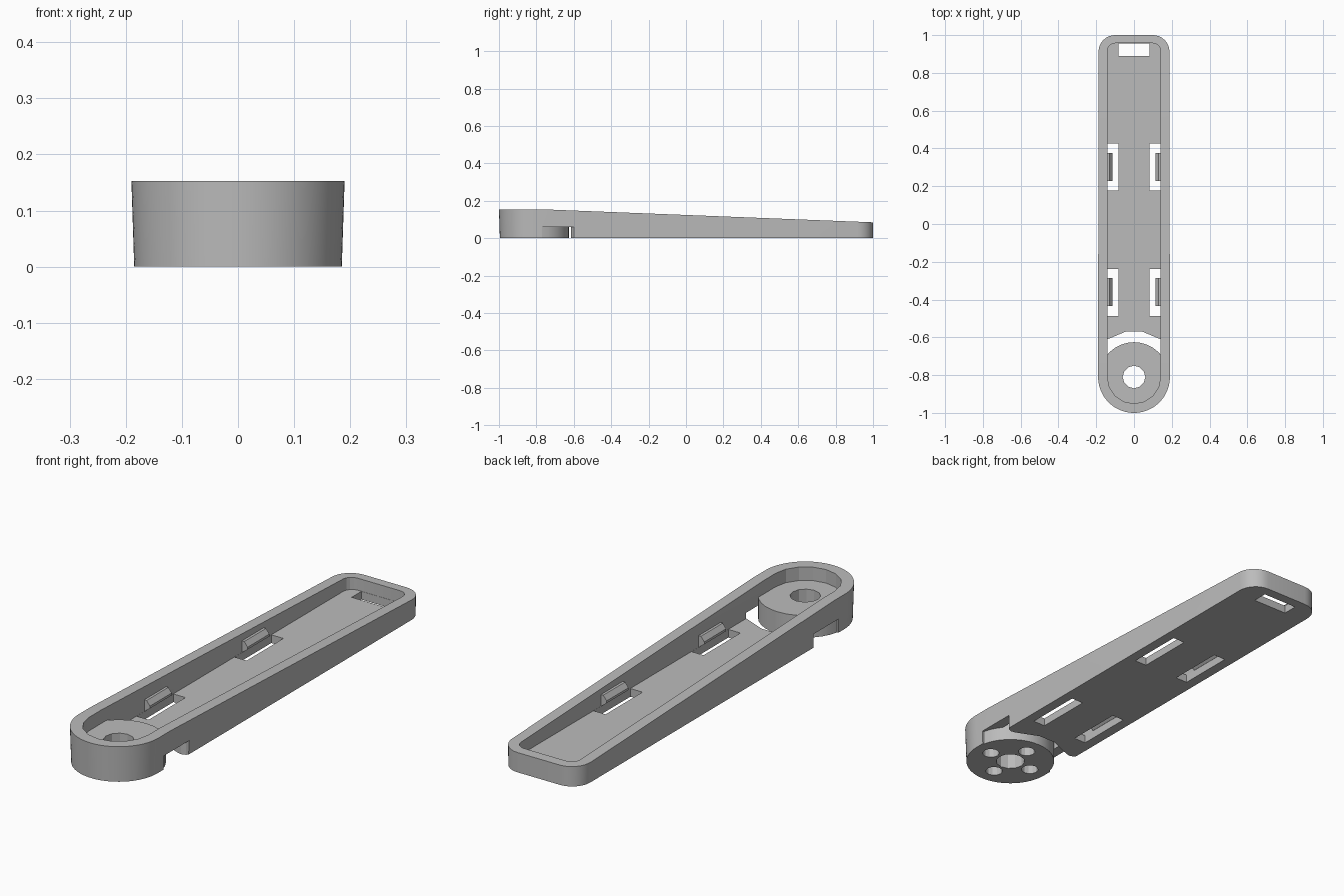
import bpy, bmesh
from math import sin, cos, pi, radians

if "Cube" in bpy.data.objects:
    bpy.data.objects.remove(bpy.data.objects["Cube"], do_unlink=True)

grey = bpy.data.materials.new("light_grey")
grey.use_nodes = True
grey.diffuse_color = (0.5, 0.5, 0.5, 1)
grey.node_tree.nodes["Principled BSDF"].inputs["Base Color"].default_value = (0.5, 0.5, 0.5, 1)

PIVOT = -0.81      # centre of the round end
FLOOR = 0.035


def loft(name, first, second):
    """Solid between two matching closed rings of 3D points."""
    bm = bmesh.new()
    a = [bm.verts.new(p) for p in first]
    b = [bm.verts.new(p) for p in second]
    bm.faces.new(a)
    bm.faces.new(b)
    for i in range(len(a)):
        j = (i + 1) % len(a)
        bm.faces.new((a[i], a[j], b[j], b[i]))
    bmesh.ops.recalc_face_normals(bm, faces=bm.faces)
    mesh = bpy.data.meshes.new(name)
    bm.to_mesh(mesh)
    bm.free()
    mesh.materials.append(grey)
    obj = bpy.data.objects.new(name, mesh)
    bpy.context.collection.objects.link(obj)
    return obj


def prism(name, outline, z0, z1):
    return loft(name, [(x, y, z0) for x, y in outline], [(x, y, z1) for x, y in outline])


def along_x(name, profile, x0, x1):
    return loft(name, [(x0, y, z) for y, z in profile], [(x1, y, z) for y, z in profile])


def along_y(name, profile, y0, y1):
    return loft(name, [(x, y0, z) for x, z in profile], [(x, y1, z) for x, z in profile])


def rect(x0, x1, y0, y1):
    return [(x0, y0), (x1, y0), (x1, y1), (x0, y1)]


def arc(cx, cy, r, start, end, n):
    angles = [radians(start + (end - start) * i / n) for i in range(n + 1)]
    return [(cx + r * cos(t), cy + r * sin(t)) for t in angles]


def disc(cx, cy, r, n):
    return arc(cx, cy, r, 0, 360, n)[:-1]


def arm_outline(half, back, corner, n_round, n_corner):
    """Half circle at the front, rounded corners at the back."""
    c = half - corner
    return (arc(0, PIVOT, half, 180, 360, n_round)
            + arc(c, back - corner, corner, 0, 90, n_corner)
            + arc(-c, back - corner, corner, 90, 180, n_corner))


def boolean(target, tool, operation="DIFFERENCE"):
    mod = target.modifiers.new("cut", "BOOLEAN")
    mod.operation = operation
    mod.solver = "EXACT"
    mod.object = tool
    bpy.context.view_layer.objects.active = target
    bpy.ops.object.modifier_apply(modifier=mod.name)
    bpy.data.objects.remove(tool, do_unlink=True)


# Tray body with slightly drafted walls
low = arm_outline(0.185, 1.0, 0.085, 40, 8)
high = arm_outline(0.19, 1.0, 0.09, 40, 8)
tray = loft("tray", [(x, y, 0) for x, y in low], [(x, y, 0.153) for x, y in high])

# Rim slopes down to the back
boolean(tray, along_x("slope_cutter", [(-0.73, 0.153), (1.1, 0.081), (1.1, 0.3), (-0.73, 0.3)], -0.5, 0.5))

# Hollow inside
boolean(tray, prism("cavity_cutter", arm_outline(0.141, 0.957, 0.04, 8, 4), FLOOR, 0.3))

# Clearance under the walls, around the hub
side = [(0.25, -0.77), (0.25, -0.58), (0.19, -0.594), (0.178, -0.608),
        (0.16, -0.614), (0.14, -0.61), (0.04, -0.568)]
boolean(tray, prism("clearance_cutter", side + [(-x, y) for x, y in reversed(side)], -0.1, 0.06))

# Floor slots
boolean(tray, prism("back_slot_cutter", rect(-0.083, 0.083, 0.89, 0.956), -0.1, FLOOR + 0.01))
for s in (-1, 1):
    for y in (-0.363, 0.302):
        x0, x1 = sorted((s * 0.083, s * 0.1405))
        boolean(tray, prism("slot_cutter", rect(x0, x1, y - 0.125, y + 0.125), -0.1, FLOOR + 0.01))

# Hub with a through bore and four blind screw holes
hub = prism("hub", disc(0, PIVOT, 0.1845, 32), 0, 0.095)
boolean(tray, hub, "UNION")
boolean(tray, prism("bore_cutter", disc(0, PIVOT, 0.06, 12), -0.1, 0.3))
for k in range(4):
    t = k * pi / 2
    boolean(tray, prism("screw_cutter", disc(0.107 * cos(t), PIVOT + 0.107 * sin(t), 0.035, 12), -0.1, 0.06))

bpy.ops.object.select_all(action="DESELECT")
tray.select_set(True)
bpy.context.view_layer.objects.active = tray
bpy.ops.object.shade_smooth_by_angle(angle=radians(20))

# Snap clips on the inner walls
clip = [(0.15, 0.035), (0.14, 0.035), (0.114, 0.055), (0.114, 0.065), (0.13, 0.085), (0.15, 0.085)]
for s, hand in ((1, "left"), (-1, "right")):
    for y, place in ((-0.361, "front"), (0.302, "back")):
        along_y(f"{place}_{hand}_clip", [(s * x, z) for x, z in clip], y - 0.074, y + 0.074)
